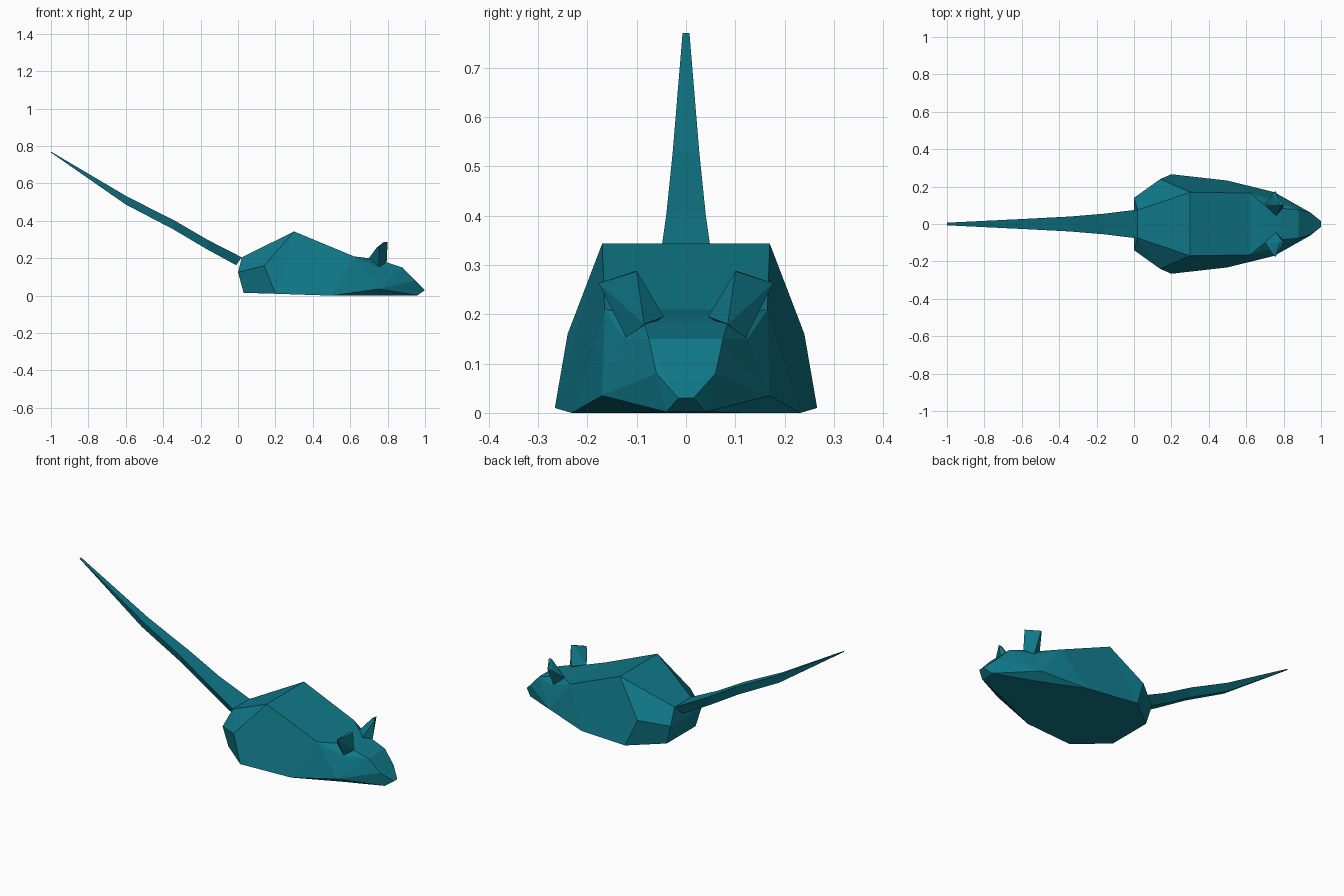
import bpy, bmesh

teal = bpy.data.materials.new("teal")
teal.diffuse_color = (0.005, 0.19, 0.25, 1)


def finish(name, bm):
    bmesh.ops.recalc_face_normals(bm, faces=bm.faces)
    me = bpy.data.meshes.new(name)
    bm.to_mesh(me)
    bm.free()
    me.materials.append(teal)
    ob = bpy.data.objects.new(name, me)
    bpy.context.collection.objects.link(ob)
    return ob


# Body: outline points run over the back, round the nose and along the belly
outline = [
    (0.00, 0.14, 0.125), (0.02, 0.075, 0.205),    # 0 rear middle, 1 rear top
    (0.30, 0.17, 0.343), (0.62, 0.165, 0.21),     # 2 back peak, 3 shoulder
    (0.70, 0.10, 0.20), (0.78, 0.085, 0.183),     # 4 nape, 5 brow
    (0.88, 0.075, 0.15), (0.965, 0.035, 0.063),   # 6 snout, 7 nose bridge
    (1.00, 0.015, 0.03), (0.96, 0.04, 0.002),     # 8 nose tip, 9 chin
    (0.75, 0.12, 0.0), (0.50, 0.232, 0.0),        # 10 jaw, 11 belly
    (0.20, 0.266, 0.01), (0.03, 0.13, 0.015),     # 12 hip, 13 rear bottom
]
flank = [(0.14, 0.24, 0.16), (0.755, 0.125, 0.15),  # 14 haunch, 15 temple
         (0.75, 0.17, 0.035), (0.945, 0.06, 0.08)]  # 16 cheek, 17 muzzle
side_faces = [
    (0, 1, 14), (1, 2, 14), (0, 14, 12, 13), (14, 2, 12), (2, 3, 12),
    (3, 11, 12), (3, 16, 11), (3, 15, 16), (3, 4, 15), (4, 5, 15),
    (5, 6, 15), (6, 16, 15), (6, 17, 16), (6, 7, 17), (7, 8, 17),
    (8, 9, 17), (9, 16, 17), (9, 10, 16), (10, 11, 16),
]
bm = bmesh.new()
left = [bm.verts.new(p) for p in outline + flank]
right = [bm.verts.new((x, -y, z)) for x, y, z in outline + flank]
for f in side_faces:
    bm.faces.new([left[i] for i in f])
    bm.faces.new([right[i] for i in reversed(f)])
n = len(outline)
for i in range(n):                                # strips joining both sides
    j = (i + 1) % n
    bm.faces.new((left[i], left[j], right[j], right[i]))
finish("body", bm)

# Ears: wedges leaning outward, one per side
ear = [(0.80, 0.10, 0.287), (0.755, 0.177, 0.263), (0.755, 0.12, 0.15),
       (0.795, 0.085, 0.18), (0.70, 0.10, 0.20), (0.76, 0.045, 0.195),
       (0.78, 0.102, 0.288), (0.74, 0.16, 0.255)]
for name, s in (("left_ear", 1), ("right_ear", -1)):
    bm = bmesh.new()
    for x, y, z in ear:
        bm.verts.new((x, y * s, z))
    bmesh.ops.convex_hull(bm, input=bm.verts)
    finish(name, bm)

# Tail: tapering four-sided sections (top x, top z, bottom x, bottom z, half width)
sections = [
    (0.02, 0.205, -0.01, 0.163, 0.077), (-0.16, 0.297, -0.17, 0.25, 0.055),
    (-0.34, 0.402, -0.35, 0.357, 0.04), (-0.59, 0.528, -0.60, 0.487, 0.027),
    (-1.00, 0.77, -1.00, 0.765, 0.007),
]
bm = bmesh.new()
rings = []
for tx, tz, bx, bz, w in sections:
    rings.append([bm.verts.new(p) for p in (
        (tx, w, tz), (tx, -w, tz), (bx, -w * 0.55, bz), (bx, w * 0.55, bz))])
for a, b in zip(rings, rings[1:]):
    for i in range(4):
        j = (i + 1) % 4
        bm.faces.new((a[i], a[j], b[j], b[i]))
bm.faces.new(rings[0])
bm.faces.new(rings[-1])
finish("tail", bm)
